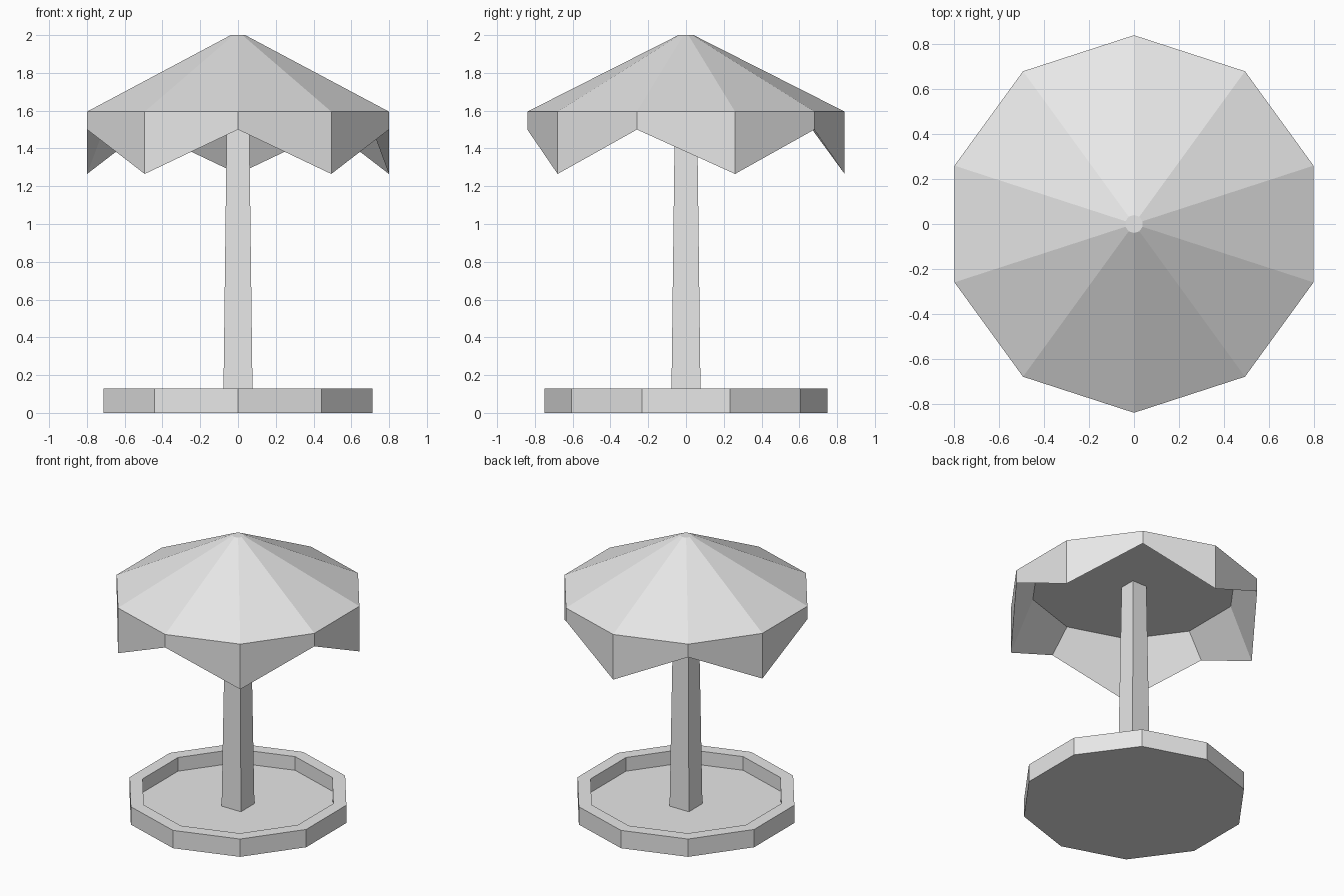
import bpy
import bmesh
from math import cos, sin, pi

SIDES = 10

cube = bpy.data.objects.get("Cube")
if cube:
    bpy.data.objects.remove(cube, do_unlink=True)

grey = bpy.data.materials.new("light grey")
grey.use_nodes = True
colour = (0.8, 0.8, 0.8, 1)
grey.diffuse_color = colour
grey.node_tree.nodes["Principled BSDF"].inputs["Base Color"].default_value = colour


def ring(radius, z, z_odd=None, sides=SIDES, start=-pi / 2):
    """Points of a polygon; odd corners may sit at another height."""
    return [(radius * cos(start + 2 * pi * i / sides),
             radius * sin(start + 2 * pi * i / sides),
             z_odd if z_odd is not None and i % 2 else z)
            for i in range(sides)]


def loft(name, rings):
    """Closed flat-shaded solid bridging the rings in order, capped at both ends."""
    bm = bmesh.new()
    loops = [[bm.verts.new(p) for p in r] for r in rings]
    n = len(loops[0])
    for a, b in zip(loops, loops[1:]):
        for i in range(n):
            j = (i + 1) % n
            bm.faces.new((a[i], a[j], b[j], b[i]))
    bm.faces.new(loops[0][::-1])
    bm.faces.new(loops[-1])
    bmesh.ops.recalc_face_normals(bm, faces=bm.faces)
    mesh = bpy.data.meshes.new(name)
    bm.to_mesh(mesh)
    bm.free()
    mesh.materials.append(grey)
    obj = bpy.data.objects.new(name, mesh)
    bpy.context.collection.objects.link(obj)
    return obj


# Shallow tray base with a raised rim
loft("base_tray", [ring(0.75, 0), ring(0.75, 0.13),
                   ring(0.66, 0.13), ring(0.66, 0.03)])

# Square tapered pole
root2 = 2 ** 0.5
loft("pole", [ring(0.078 * root2, 0.03, sides=4, start=-pi / 4),
              ring(0.058 * root2, 1.65, sides=4, start=-pi / 4)])

# Canopy: flat ceiling, zigzag valance, sloping roof and small flat tip
loft("canopy", [ring(0.69, 1.65), ring(0.84, 1.5, z_odd=1.265),
                ring(0.84, 1.595), ring(0.04, 2)])
